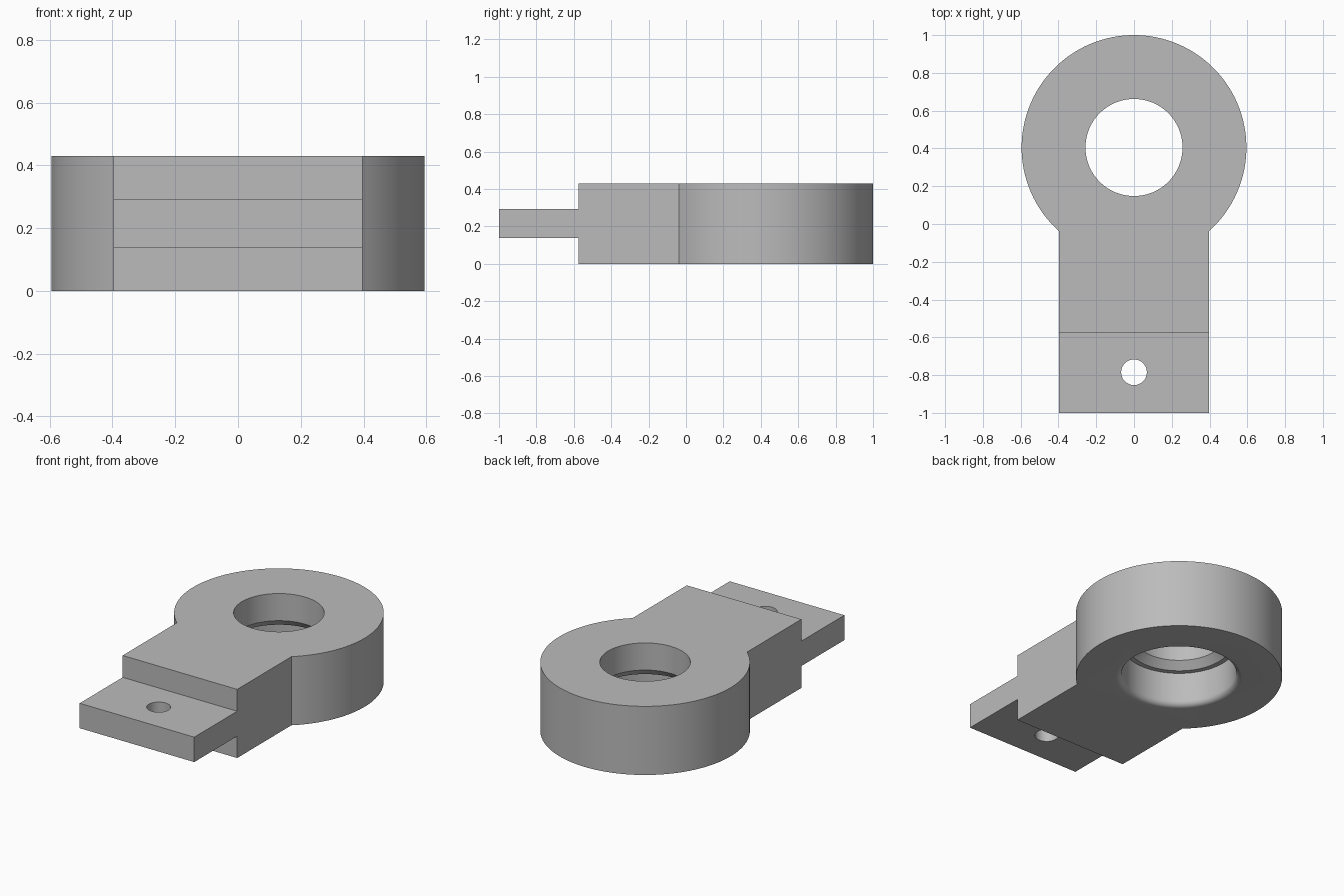
import bpy, bmesh, math

cube = bpy.data.objects.get("Cube")
if cube:
    bpy.data.objects.remove(cube, do_unlink=True)

GREY = (0.5, 0.5, 0.5, 1.0)
mat = bpy.data.materials.new("light_grey_metal")
mat.use_nodes = True
mat.diffuse_color = GREY
mat.node_tree.nodes["Principled BSDF"].inputs["Base Color"].default_value = GREY

HEIGHT = 0.43
HALF_W = 0.397
RING_R = 0.595
RING_Y = 0.405
STEP_Y = -0.575
SEGMENTS = 128


def finish(name, bm):
    """Turn a bmesh into a named grey object."""
    bmesh.ops.recalc_face_normals(bm, faces=bm.faces)
    mesh = bpy.data.meshes.new(name)
    bm.to_mesh(mesh)
    bm.free()
    obj = bpy.data.objects.new(name, mesh)
    bpy.context.collection.objects.link(obj)
    mesh.materials.append(mat)
    return obj


def extrude(name, outline, z0, z1):
    """Raise a flat outline into a solid."""
    bm = bmesh.new()
    face = bm.faces.new([bm.verts.new((x, y, z0)) for x, y in outline])
    top = bmesh.ops.extrude_face_region(bm, geom=[face])["geom"]
    verts = [v for v in top if isinstance(v, bmesh.types.BMVert)]
    bmesh.ops.translate(bm, verts=verts, vec=(0, 0, z1 - z0))
    return finish(name, bm)


def lathe(name, profile, y, steps):
    """Spin a radius/height profile into a closed solid."""
    bm = bmesh.new()
    rings = []
    for r, z in profile:
        angles = [2 * math.pi * i / steps for i in range(steps)]
        rings.append([bm.verts.new((r * math.cos(a), y + r * math.sin(a), z))
                      for a in angles])
    for low, high in zip(rings, rings[1:]):
        for i in range(steps):
            j = (i + 1) % steps
            bm.faces.new((low[i], low[j], high[j], high[i]))
    bm.faces.new(rings[0])
    bm.faces.new(rings[-1])
    return finish(name, bm)


def apply_boolean(target, other, operation):
    mod = target.modifiers.new(operation.title(), 'BOOLEAN')
    mod.operation = operation
    mod.solver = 'EXACT'
    mod.object = other
    bpy.context.view_layer.objects.active = target
    bpy.ops.object.modifier_apply(modifier=mod.name)
    bpy.data.objects.remove(other, do_unlink=True)


# Body: round eye with a straight-sided shank
join = math.asin(HALF_W / RING_R)
start = -math.pi / 2 + join
sweep = 2 * (math.pi - join)
arc = [start + sweep * i / SEGMENTS for i in range(SEGMENTS + 1)]
outline = [(RING_R * math.cos(a), RING_Y + RING_R * math.sin(a)) for a in arc]
outline += [(-HALF_W, STEP_Y), (HALF_W, STEP_Y)]
body = extrude("eye_lug_body", outline, 0, HEIGHT)

# Thin tongue at the front, overlapping into the shank
tongue = extrude("tongue", [(-HALF_W, -1), (HALF_W, -1), (HALF_W, STEP_Y),
                            (-HALF_W, STEP_Y)], 0.137, 0.293)
apply_boolean(body, tongue, 'UNION')

# Main bore: rounded mouth below, wide recess, shelf, chamfer, narrow top
FILLET, RECESS_R = 0.035, 0.33
profile = [(RECESS_R + FILLET, -0.1)]
for i in range(9):
    a = math.pi / 2 * i / 8
    profile.append((RECESS_R + FILLET * (1 - math.sin(a)),
                    FILLET * (1 - math.cos(a))))
profile += [(RECESS_R, 0.215), (0.3, 0.215), (0.257, 0.26), (0.257, HEIGHT + 0.1)]
apply_boolean(body, lathe("bore_cutter", profile, RING_Y, 96), 'DIFFERENCE')

# Pin hole through the tongue
pin = lathe("pin_cutter", [(0.068, 0), (0.068, HEIGHT)], -0.785, 48)
apply_boolean(body, pin, 'DIFFERENCE')

# Smooth round walls, crisp machined edges
bpy.ops.object.select_all(action='DESELECT')
body.select_set(True)
bpy.context.view_layer.objects.active = body
bpy.ops.object.shade_smooth_by_angle(angle=math.radians(30))
